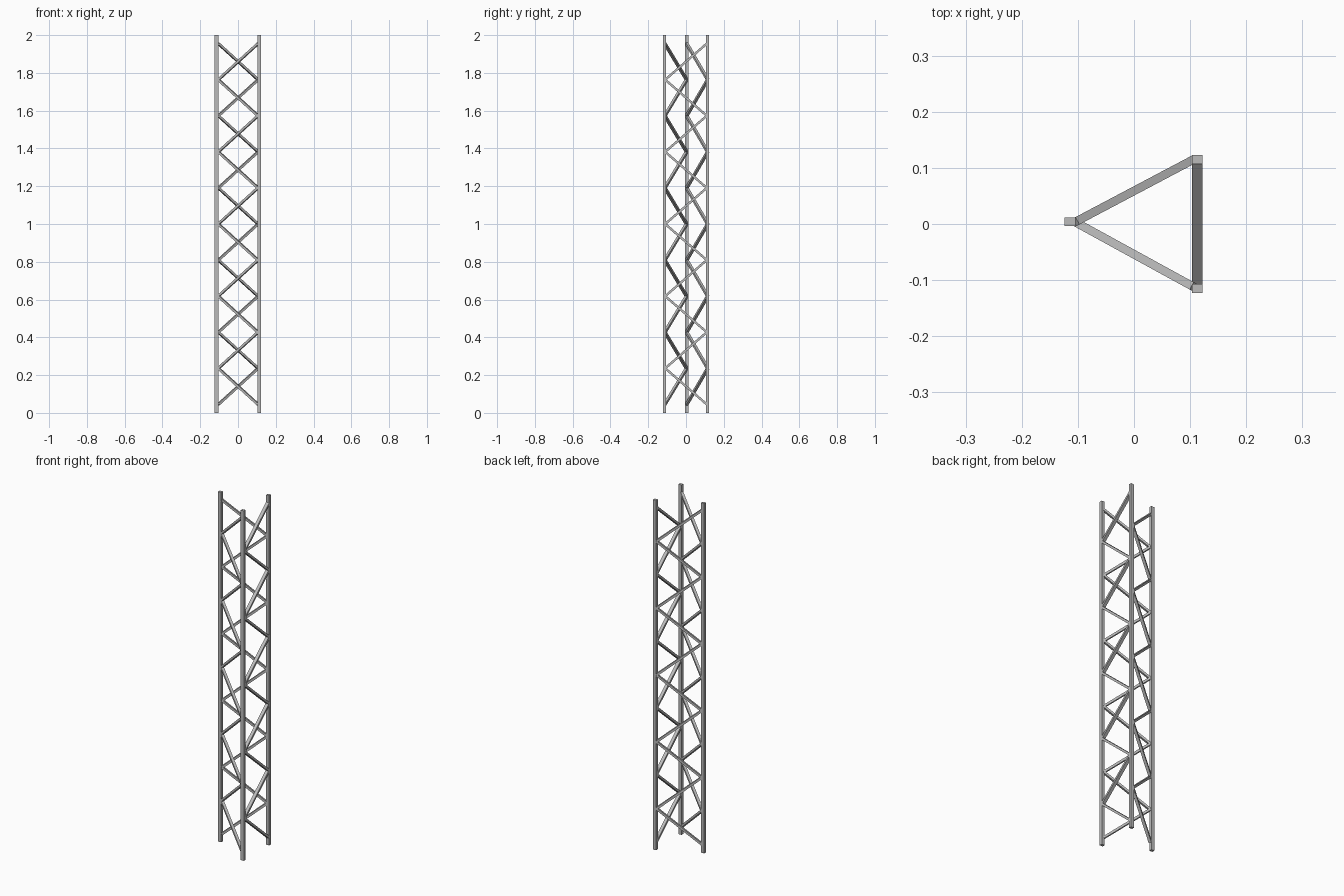
import bpy
from mathutils import Vector, Matrix

cube = bpy.data.objects.get("Cube")
if cube:
    bpy.data.objects.remove(cube, do_unlink=True)

steel = bpy.data.materials.new("grey steel")
steel.use_nodes = True
colour = (0.5, 0.5, 0.5, 1)
steel.diffuse_color = colour
steel.node_tree.nodes["Principled BSDF"].inputs["Base Color"].default_value = colour


def box(name, matrix, size):
    bpy.ops.mesh.primitive_cube_add(size=1)
    ob = bpy.context.object
    ob.name = name
    ob.data.transform(matrix @ Matrix.Diagonal((*size, 1)))
    ob.data.materials.append(steel)
    return ob


def bar(name, start, end, width, height):
    # Square-edged bar whose width stays horizontal
    along = (end - start).normalized()
    side = Vector((0, 0, 1)).cross(along).normalized()
    up = along.cross(side)
    turn = Matrix((along, side, up)).transposed().to_4x4()
    place = Matrix.Translation((start + end) / 2) @ turn
    return box(name, place, ((end - start).length, width, height))


# Upright posts
side_post = Vector((-0.114, 0.004, 0))
front_post = Vector((0.113, -0.115, 0))
back_post = Vector((0.113, 0.115, 0))
posts = {"side_post": side_post, "front_post": front_post, "back_post": back_post}
for name, p in posts.items():
    box(name, Matrix.Translation(p + Vector((0, 0, 1))), (0.019, 0.016, 2))

# Zigzag braces: each face starts at its first post and climbs to and fro
faces = {
    "front_brace": (Vector((0.106, -0.112, 0)), Vector((-0.104, 0.003, 0)), 0.015),
    "back_brace": (Vector((-0.104, 0.004, 0)), Vector((0.106, 0.115, 0)), 0.015),
    "right_brace": (Vector((0.113, 0.110, 0)), Vector((0.113, -0.110, 0)), 0.0185),
}
steps = 10
low, high = 0.045, 1.955
pitch = (high - low) / steps
for name, (first, second, width) in faces.items():
    for i in range(steps):
        a, b = (first, second) if i % 2 == 0 else (second, first)
        z = low + i * pitch
        bar(f"{name}_{i + 1}", a + Vector((0, 0, z)), b + Vector((0, 0, z + pitch)),
            width, 0.012)
